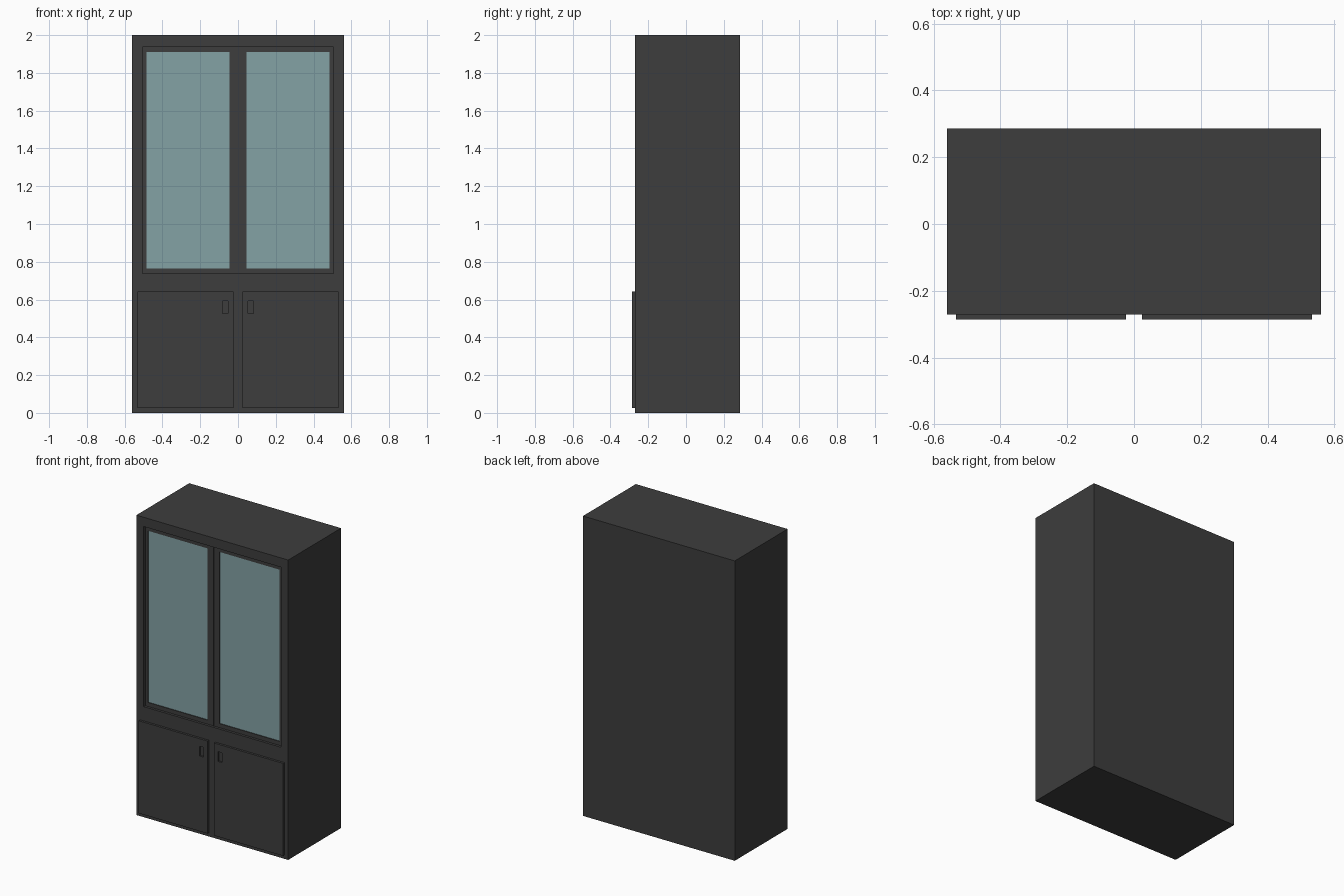
import bpy, bmesh

if "Cube" in bpy.data.objects:
    bpy.data.objects.remove(bpy.data.objects["Cube"])


def material(name, rgb):
    m = bpy.data.materials.new(name)
    m.diffuse_color = (*rgb, 1.0)
    m.use_nodes = True
    m.node_tree.nodes["Principled BSDF"].inputs["Base Color"].default_value = m.diffuse_color
    return m


dark = material("charcoal", (0.047, 0.047, 0.047))
glass = material("blue_grey_glass", (0.23, 0.36, 0.375))


def panel(name, mat, x, y, z, hole=None, depth=0.0):
    """Box with an optional rectangular pocket (x0, x1, z0, z1) in its front (-y) face."""
    bm = bmesh.new()

    def loop(x0, x1, z0, z1, yy):
        return [bm.verts.new((px, yy, pz)) for px, pz in
                ((x0, z0), (x1, z0), (x1, z1), (x0, z1))]

    def bridge(a, b):
        for i in range(4):
            j = (i + 1) % 4
            bm.faces.new((a[i], a[j], b[j], b[i]))

    back = loop(*x, *z, y[1])
    front = loop(*x, *z, y[0])
    bm.faces.new(back)
    bridge(back, front)
    if hole:
        rim = loop(*hole, y[0])
        floor = loop(*hole, y[0] + depth)
        bridge(front, rim)
        bridge(rim, floor)
        bm.faces.new(floor)
    else:
        bm.faces.new(front)
    bmesh.ops.recalc_face_normals(bm, faces=bm.faces)
    me = bpy.data.meshes.new(name)
    bm.to_mesh(me)
    bm.free()
    me.materials.append(mat)
    ob = bpy.data.objects.new(name, me)
    bpy.context.collection.objects.link(ob)
    return ob


def side(s, a, b):
    """Mirror an x range to the chosen side."""
    return tuple(sorted((s * a, s * b)))


# Cabinet body with shallow recess for the glazed doors
panel("cabinet_body", dark, (-0.56, 0.56), (-0.271, 0.286), (0, 2),
      hole=(-0.506, 0.506, 0.737, 1.938), depth=0.03)

for s, label in ((-1, "left"), (1, "right")):
    # Upper door frame and its glass pane
    panel(label + "_glass_door_frame", dark, side(s, 0.0005, 0.505),
          (-0.256, -0.241), (0.738, 1.937),
          hole=(*side(s, 0.044, 0.485), 0.765, 1.91), depth=0.008)
    panel(label + "_glass_pane", glass, side(s, 0.044, 0.485),
          (-0.251, -0.248), (0.765, 1.91))
    # Lower door with recessed finger pull
    panel(label + "_lower_door", dark, side(s, 0.024, 0.533),
          (-0.286, -0.271), (0.025, 0.642),
          hole=(*side(s, 0.053, 0.083), 0.527, 0.592), depth=0.01)
